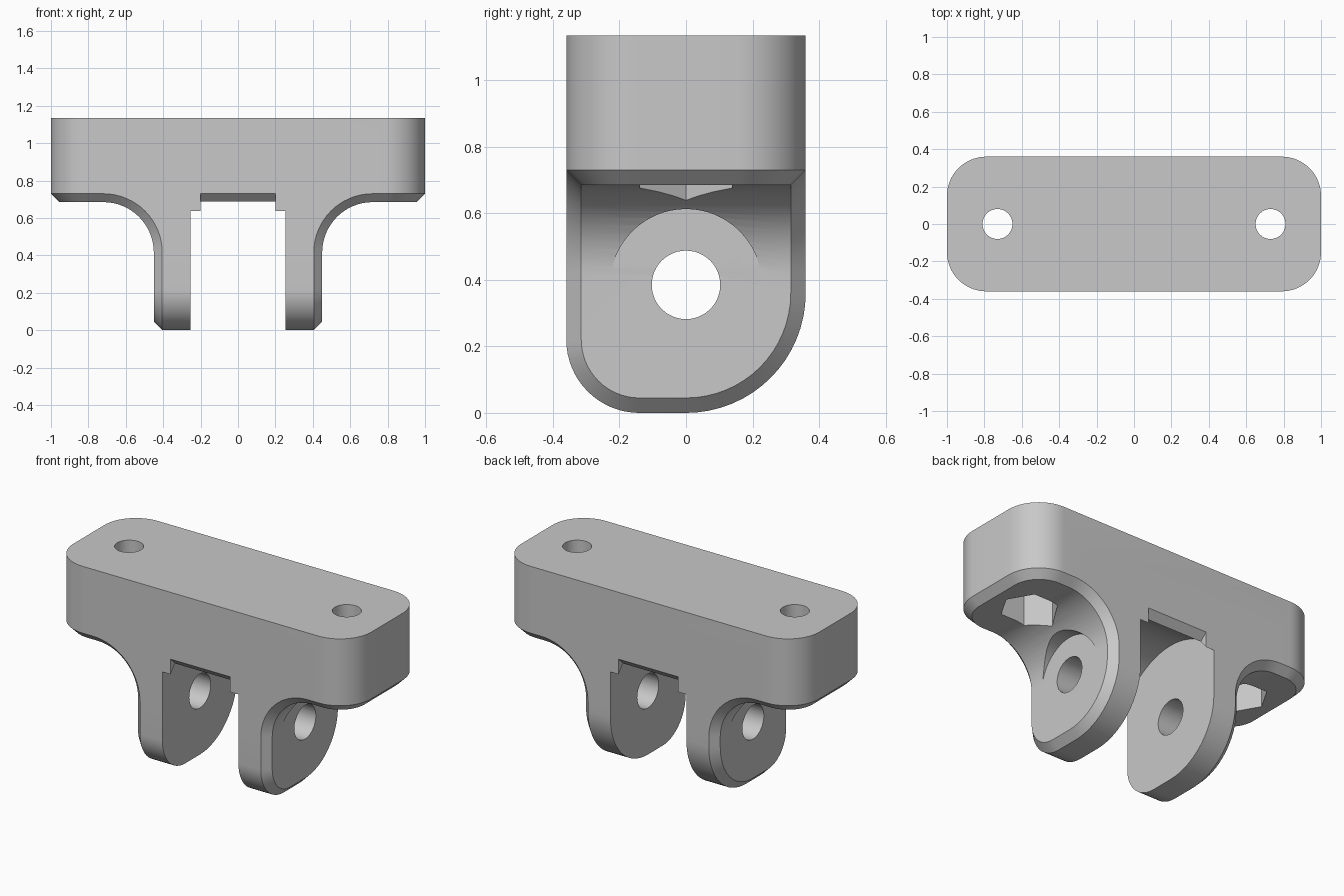
import bpy, bmesh
from math import sin, cos, pi

if "Cube" in bpy.data.objects:
    bpy.data.objects.remove(bpy.data.objects["Cube"])

HALF_Y, CHAMFER = 0.36, 0.045
AXLE_Z, BOLT_X = 0.385, 0.73
FILLET_X, FILLET_Z, FILLET_R = 0.72, 0.415, 0.27


def arc(cx, cy, r, start, end, steps=16):
    return [(cx + r * cos(start + (end - start) * i / steps),
             cy + r * sin(start + (end - start) * i / steps)) for i in range(steps + 1)]


def circle(cx, cy, r, sides=48):
    return arc(cx, cy, r, 0, 2 * pi, sides)[:-1]


def rounded(x0, x1, y0, y1, radii, inset=0):
    """Rectangle outline, corner radii counter-clockwise from lower left."""
    points = []
    corners = [(x0, y0, 1, 1), (x1, y0, -1, 1), (x1, y1, -1, -1), (x0, y1, 1, -1)]
    for k, ((x, y, sx, sy), r) in enumerate(zip(corners, radii)):
        if r == 0:
            points.append((x + sx * inset, y + sy * inset))
        else:
            a = pi + k * pi / 2
            points += arc(x + sx * r, y + sy * r, r - inset, a, a + pi / 2)
    return points


def loft(name, axis, layers):
    """Solid joining equal-length outlines placed along an axis."""
    place = {"x": lambda p, d: (d, p[0], p[1]),
             "y": lambda p, d: (p[0], d, p[1]),
             "z": lambda p, d: (p[0], p[1], d)}[axis]
    bm = bmesh.new()
    rings = [[bm.verts.new(place(p, d)) for p in outline] for d, outline in layers]
    n = len(rings[0])
    for a, b in zip(rings, rings[1:]):
        for i in range(n):
            j = (i + 1) % n
            bm.faces.new((a[i], a[j], b[j], b[i]))
    bm.faces.new(rings[0])
    bm.faces.new(rings[-1])
    bmesh.ops.recalc_face_normals(bm, faces=bm.faces)
    mesh = bpy.data.meshes.new(name)
    bm.to_mesh(mesh)
    bm.free()
    obj = bpy.data.objects.new(name, mesh)
    bpy.context.collection.objects.link(obj)
    return obj


def combine(target, tool, operation):
    bpy.context.view_layer.objects.active = target
    mod = target.modifiers.new(tool.name, "BOOLEAN")
    mod.operation, mod.solver, mod.object = operation, "EXACT", tool
    bpy.ops.object.modifier_apply(modifier=mod.name)
    bpy.data.objects.remove(tool)


# Mounting plate with chamfered lower rim
def plate_outline(inset=0):
    return rounded(-1, 1, -HALF_Y, HALF_Y, [0.21] * 4, inset)


bracket = loft("bracket", "z", [(0.685, plate_outline(CHAMFER)),
                                (0.73, plate_outline()), (1.135, plate_outline())])


# Lugs and the fillets blending them into the plate
def lug_outline(inset=0):
    return rounded(-HALF_Y, HALF_Y, 0, 0.9, [0.22, 0.36, 0, 0], inset)


def fillet_outline(side, r):
    curve = arc(FILLET_X, FILLET_Z, r, pi / 2, pi)
    points = [(0.2, 0.9), (FILLET_X, 0.9)] + curve + [(0.2, FILLET_Z)]
    return [(side * x, z) for x, z in points]


lug_face = FILLET_X - FILLET_R
for side in (1, -1):
    lug = loft("lug", "x", [(side * 0.2, lug_outline()),
                            (side * (lug_face - CHAMFER), lug_outline()),
                            (side * lug_face, lug_outline(CHAMFER))])
    combine(bracket, lug, "UNION")
    edge = fillet_outline(side, FILLET_R + CHAMFER)
    middle = fillet_outline(side, FILLET_R)
    fillet = loft("fillet", "y", [(-HALF_Y, edge), (-HALF_Y + CHAMFER, middle),
                                  (HALF_Y - CHAMFER, middle), (HALF_Y, edge)])
    combine(bracket, fillet, "UNION")

# Slot between the lugs, with a round roof about the axle
slot = arc(0, AXLE_Z, 0.44, 0, pi, 48) + [(-0.44, -0.1), (0.44, -0.1)]
combine(bracket, loft("slot", "x", [(-0.255, slot), (0.255, slot)]), "DIFFERENCE")

# Axle hole
hole = circle(0, AXLE_Z, 0.103)
combine(bracket, loft("axle_hole", "x", [(-0.8, hole), (0.8, hole)]), "DIFFERENCE")

# Washer seats, hexagonal nut pockets and bolt holes
for side in (1, -1):
    seat = circle(0, AXLE_Z, 0.228, 64)
    pocket = circle(side * BOLT_X, 0, 0.16, 6)
    bolt = circle(side * BOLT_X, 0, 0.08)
    for tool in (loft("washer_seat", "x", [(side * (lug_face + 0.001), seat), (side * 1.1, seat)]),
                 loft("nut_pocket", "z", [(0.5, pocket), (0.885, pocket)]),
                 loft("bolt_hole", "z", [(0.6, bolt), (1.3, bolt)])):
        combine(bracket, tool, "DIFFERENCE")

# Plain grey finish
grey = bpy.data.materials.new("plain_grey")
grey.use_nodes = True
colour = (0.58, 0.58, 0.58, 1)
grey.diffuse_color = colour
grey.node_tree.nodes["Principled BSDF"].inputs["Base Color"].default_value = colour
bracket.data.materials.clear()
bracket.data.materials.append(grey)

bpy.ops.object.select_all(action="DESELECT")
bracket.select_set(True)
bpy.context.view_layer.objects.active = bracket
bpy.ops.object.shade_smooth_by_angle(angle=pi / 6)
